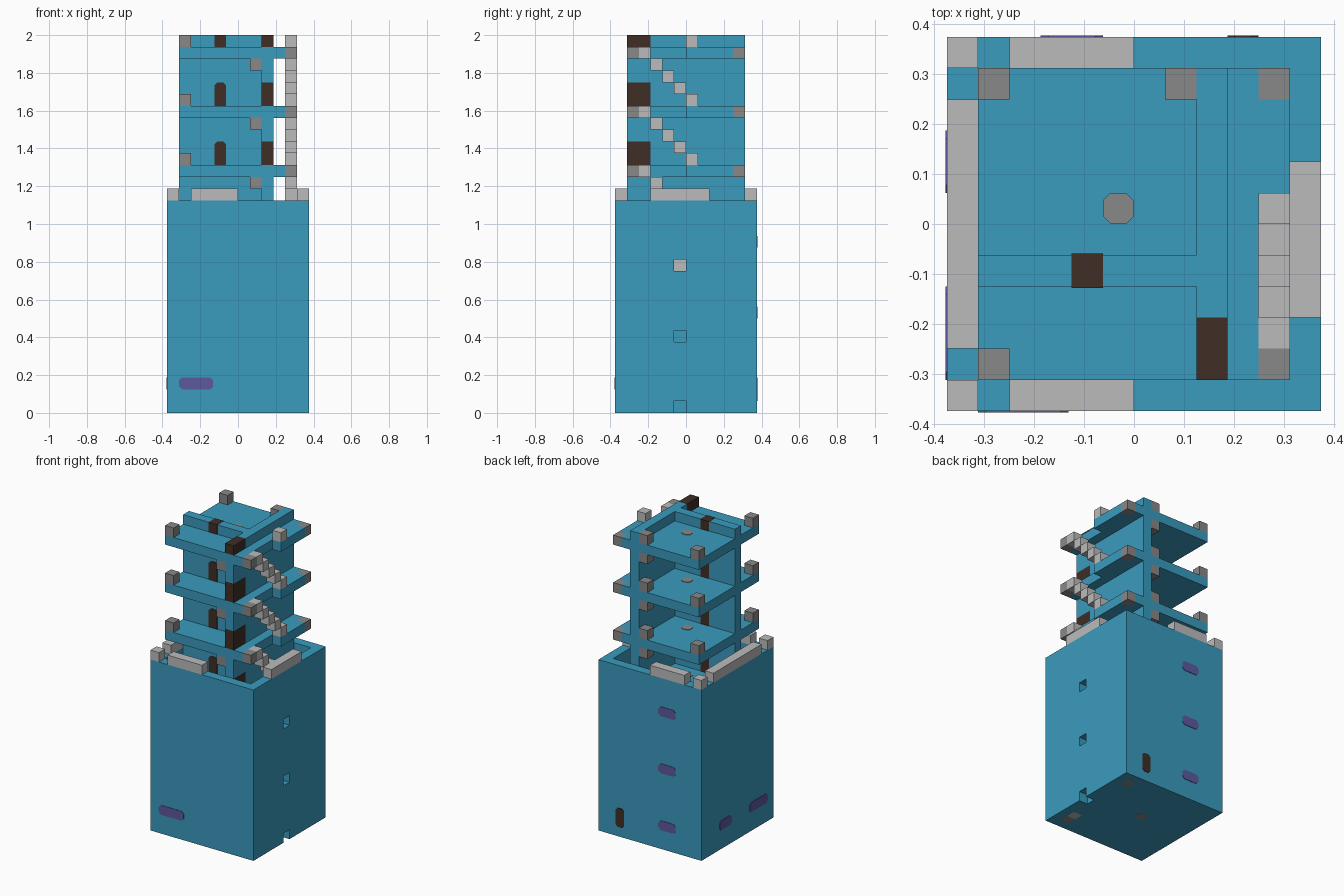
import bpy, bmesh

cube = bpy.data.objects.get("Cube")
if cube:
    bpy.data.objects.remove(cube, do_unlink=True)

U = 1 / 16          # one building block
TOP = 32            # height in blocks
LIFT = 0.05         # painted plates stand this many blocks proud


def material(name, rgb):
    m = bpy.data.materials.new(name)
    m.use_nodes = True
    m.diffuse_color = (*rgb, 1)
    m.node_tree.nodes["Principled BSDF"].inputs["Base Color"].default_value = (*rgb, 1)
    return m


BLUE = material("blue", (0.042, 0.328, 0.515))
GRAY = material("mid gray", (0.246, 0.246, 0.246))
LIGHT = material("light gray", (0.50, 0.50, 0.50))
BROWN = material("dark brown", (0.05, 0.026, 0.018))
PURPLE = material("purple", (0.11, 0.10, 0.34))


def finish(name, bm, mat):
    bmesh.ops.recalc_face_normals(bm, faces=bm.faces)
    me = bpy.data.meshes.new(name)
    bm.to_mesh(me)
    bm.free()
    me.materials.append(mat)
    ob = bpy.data.objects.new(name, me)
    bpy.context.collection.objects.link(ob)


def boxes(name, mat, spans):
    """One object made of boxes, each given as x, y and z ranges in blocks."""
    bm = bmesh.new()
    for span in spans:
        vs = bmesh.ops.create_cube(bm, size=1)["verts"]
        for v in vs:
            v.co = [U * ((a + b) / 2 + c * (b - a)) for c, (a, b) in zip(v.co, span)]
    finish(name, bm, mat)


def plate(name, mat, axis, depth, first, second, cut=0.25, square_base=False):
    """Prism with clipped corners; axis is its thickness direction."""
    (a, b), (c, d) = first, second
    k = 0 if square_base else cut
    outline = [(a + k, c), (b - k, c), (b, c + k), (b, d - cut),
               (b - cut, d), (a + cut, d), (a, d - cut), (a, c + k)]
    outline = list(dict.fromkeys(outline))
    bm = bmesh.new()
    rings = []
    for t in depth:
        ring = []
        for p in outline:
            co = list(p)
            co.insert(axis, t)
            ring.append(bm.verts.new([U * q for q in co]))
        rings.append(ring)
        bm.faces.new(ring)
    n = len(outline)
    for i in range(n):
        j = (i + 1) % n
        bm.faces.new((rings[0][i], rings[0][j], rings[1][j], rings[1][i]))
    finish(name, bm, mat)


# Outer shell, with small openings on the right side
H = (0, 18)
boxes("outer_walls", BLUE, [
    ((-6, 6), (-6, -5), H), ((-6, 6), (5, 6), H), ((-6, -5), (-5, 5), H),
    ((5, 6), (-5, -1), H), ((5, 6), (0, 5), H),
    *[((5, 6), (-1, 0), (z, z + 5)) for z in (1, 7, 13)]])

# Parapet blocks on the shell
P = (18, 19)
ends = [(-6, -5), (5, 6)]
boxes("parapet", LIGHT,
      [((-6, -5), y, P) for y in ends] + [((-4, 0), y, P) for y in ends]
      + [((-6, -5), (-4, 4), P), ((5, 6), (-3, 2), P)])

# Storeys
for n, z in enumerate(range(0, TOP, 5)):
    tag = f"_{n}"
    slab = (z, z + 1)
    room = (z + 1, min(z + 5, TOP))
    door = (z + 1, min(z + 3, TOP))

    # Floor slab with the stairwell left open
    floor = [((-5, 4), (-5, 5), slab), ((4, 5), (0, 4), slab)]
    if n == 0:
        floor.append(((4, 5), (-3, 0), slab))
    boxes("floor" + tag, BLUE, floor)
    plate("floor_lamp" + tag, GRAY, 2, (z - LIFT * (n > 0), z + 1 + LIFT),
          (-1, 0), (0, 1))
    if n == 0:
        plate("base_lamp", GRAY, 2, (-0.01, 0.02), (-1, 0), (0, 1))

    # Inner walls, with the side door filling its own gap
    walls = [((2, 3), (-3, 5), room), ((-5, 2), (-2, -1), room)]
    if room[1] > door[1]:
        walls.append(((2, 3), (-5, -3), (door[1], room[1])))
    boxes("inner_walls" + tag, BLUE, walls)
    boxes("side_door" + tag, BROWN, [((2, 3), (-5, -3), door)])
    open_top = door[1] == TOP
    plate("room_door" + tag, BROWN, 1, (-2 - LIFT, -1 + LIFT), (-2, -1),
          (door[0], door[1] + 0.02 * open_top),
          cut=0 if open_top else 0.25, square_base=True)

    # Corner blocks in the slab and lamps in the rooms
    lamps = [((4, 5), (4, 5), slab), ((4, 5), (-5, -4), slab)]
    on_floor = (z + 1, z + 2)
    lamps += [((-5, -4), (-5, -4), on_floor), ((-5, -4), (4, 5), on_floor),
              ((1, 2), (4, 5), on_floor)]
    if z + 5 < TOP:
        lamps += [((1, 2), y, (z + 4, z + 5)) for y in ((-5, -4), (4, 5))]
    boxes("lamps" + tag, GRAY, lamps)

    # Stair landing and the steps up to the next storey
    steps = [((4, 5), (-4, -3), slab)]
    for i in range(4):
        if z + 2 + i <= TOP:
            steps.append(((4, 5), (-i, 1 - i), (z + 1 + i, z + 2 + i)))
    boxes("stairs" + tag, LIGHT, steps)

# Painted panels on the shell
FRONT, BACK, SIDE = (-6 - LIFT, -5.9), (5.9, 6 + LIFT), (-6 - LIFT, -5.9)
plate("front_panel", PURPLE, 1, FRONT, (-5, -2 - 0.1), (2, 3))
for i, z in enumerate((2, 8, 14)):
    plate(f"back_panel_{i}", PURPLE, 1, BACK, (-3, -1), (z, z + 1))
plate("side_panel_long", PURPLE, 0, SIDE, (-5, -2), (2, 3))
plate("side_panel_short", PURPLE, 0, SIDE, (1, 3), (2, 3))
plate("back_door", BROWN, 1, BACK, (3, 4), (1, 3))
